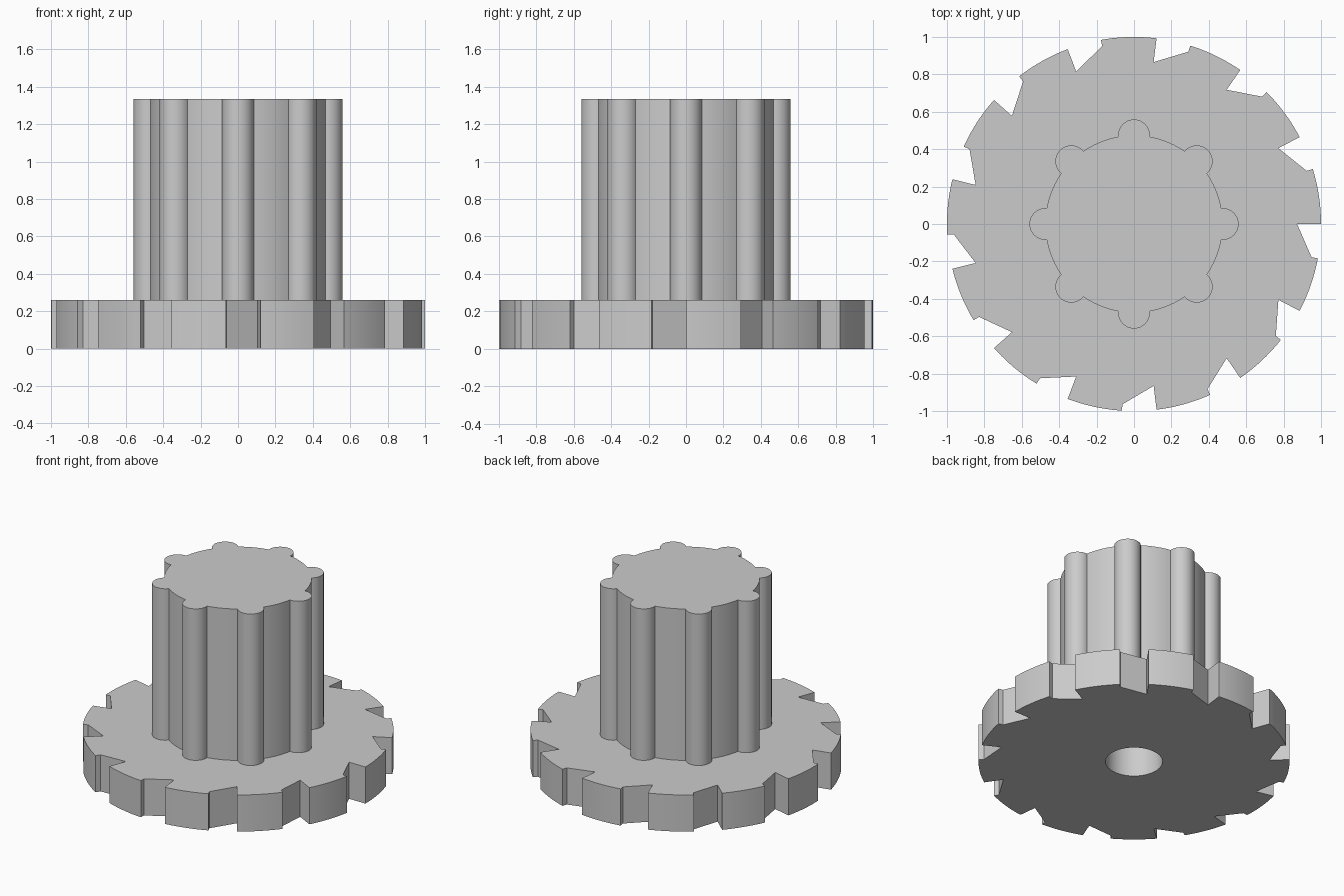
import bpy, bmesh
from math import radians, cos, sin, atan2, pi, tau
from mathutils import Vector

if "Cube" in bpy.data.objects:
    bpy.data.objects.remove(bpy.data.objects["Cube"], do_unlink=True)

GREY = (0.6, 0.6, 0.6, 1)
metal = bpy.data.materials.new("plain grey")
metal.use_nodes = True
metal.diffuse_color = GREY
metal.node_tree.nodes["Principled BSDF"].inputs["Base Color"].default_value = GREY


def polar(r, a):
    return Vector((r * cos(a), r * sin(a), 0))


def arc(r, start, end, steps, centre=Vector()):
    return [centre + polar(r, start + (end - start) * i / steps) for i in range(steps + 1)]


def prism(name, loops, z0, z1):
    """Fill closed outlines (later ones are holes) and extrude them upwards."""
    bm = bmesh.new()
    edges = []
    for loop in loops:
        verts = [bm.verts.new((p.x, p.y, z0)) for p in loop]
        edges += [bm.edges.new((v, verts[i - 1])) for i, v in enumerate(verts)]
    bmesh.ops.triangle_fill(bm, edges=edges, use_beauty=True, use_dissolve=False)
    base = bm.faces[:]
    top = bmesh.ops.extrude_face_region(bm, geom=base, use_keep_orig=True)["geom"]
    bmesh.ops.translate(bm, vec=(0, 0, z1 - z0),
                        verts=[g for g in top if isinstance(g, bmesh.types.BMVert)])
    bmesh.ops.recalc_face_normals(bm, faces=bm.faces[:])
    mesh = bpy.data.meshes.new(name)
    bm.to_mesh(mesh)
    bm.free()
    mesh.materials.append(metal)
    obj = bpy.data.objects.new(name, mesh)
    bpy.context.collection.objects.link(obj)
    bpy.ops.object.select_all(action="DESELECT")
    obj.select_set(True)
    bpy.context.view_layer.objects.active = obj
    bpy.ops.object.shade_smooth_by_angle(angle=radians(30))
    return obj


# Ratchet wheel: each tooth has a radial face, a rim arc, a short step and a slanted back
TEETH = 13
pitch = tau / TEETH
back = radians(10.6)
wheel = []
for k in range(TEETH):
    a = k * pitch
    wheel.append(polar(0.872, a))
    wheel += arc(1.0, a, a + pitch - back, 10)
    wheel.append(polar(0.966, a + pitch - back))
bore = arc(0.183, 0, tau, 64)[:-1]
prism("ratchet_wheel", [wheel, bore], 0, 0.26)

# Grip hub: round core with eight rounded ribs
RIBS = 8
rib_r, rib_centre = 0.085, 0.474
sweep = radians(95)
join = rib_centre * Vector((1, 0, 0)) + polar(rib_r, sweep)
join_angle = atan2(join.y, join.x)
hub = []
for k in range(RIBS):
    a = k * tau / RIBS
    hub += arc(rib_r, a - sweep, a + sweep, 24, polar(rib_centre, a))
    hub += arc(join.length, a + join_angle, a + tau / RIBS - join_angle, 8)[1:-1]
prism("ribbed_hub", [hub], 0.26, 1.335)
